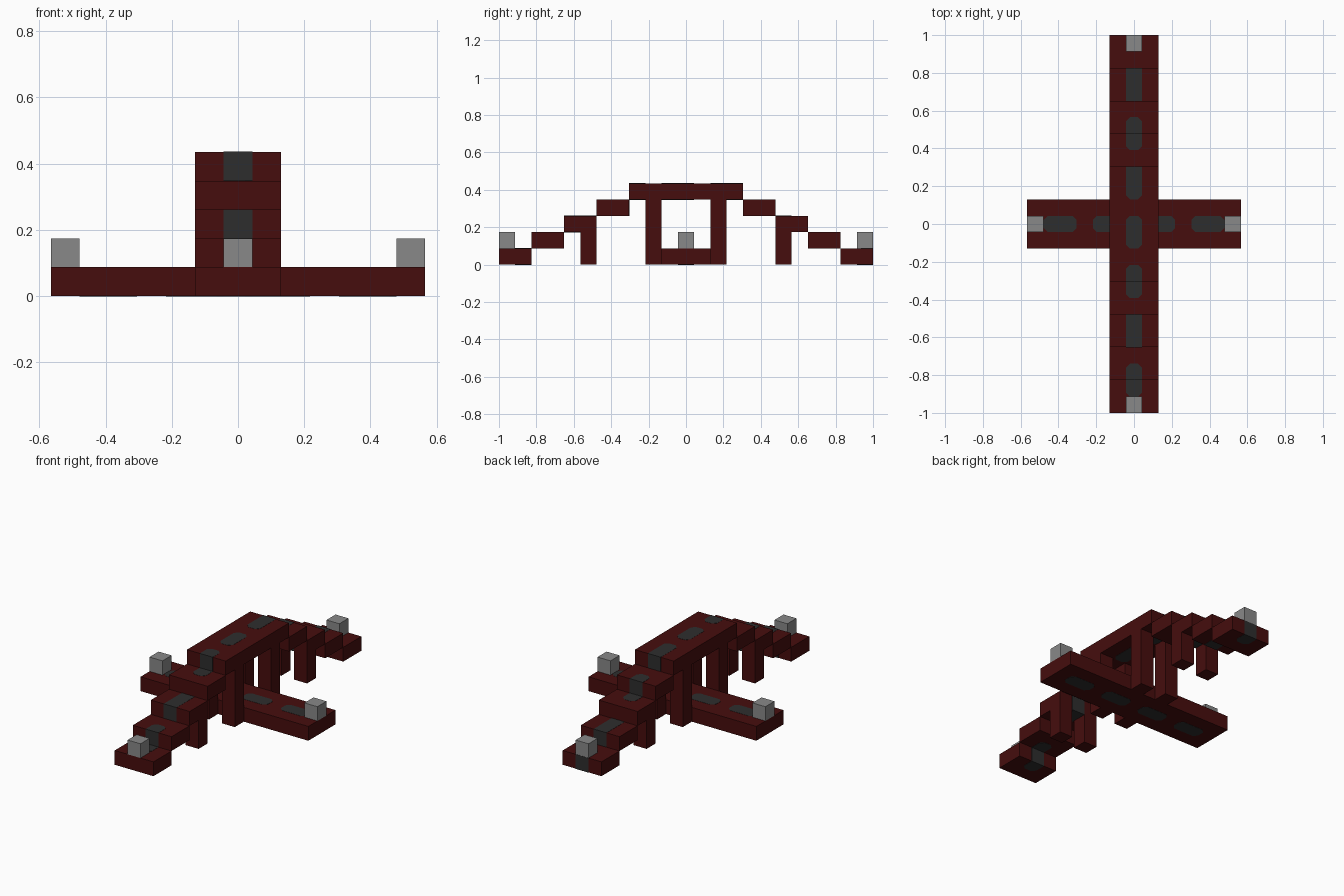
import bpy
import bmesh

U = 2 / 23        # block unit: the walkway is 23 blocks long
SKIN = 0.001      # how far the painted dashes stand proud of the walkway
CHAMFER = 0.25    # corner cut of a dash, in blocks

if "Cube" in bpy.data.objects:
    bpy.data.objects.remove(bpy.data.objects["Cube"], do_unlink=True)


def make_material(name, color):
    mat = bpy.data.materials.new(name)
    mat.use_nodes = True
    mat.diffuse_color = (*color, 1)
    mat.node_tree.nodes["Principled BSDF"].inputs["Base Color"].default_value = (*color, 1)
    return mat


RED = make_material("dark red", (0.061, 0.004, 0.004))
CHARCOAL = make_material("charcoal", (0.027, 0.027, 0.027))
GREY = make_material("mid grey", (0.25, 0.25, 0.25))


def prism(name, outline, z0, z1, mat):
    """Extrude a counter-clockwise outline (metres) from z0 up to z1."""
    bm = bmesh.new()
    base = bm.faces.new([bm.verts.new((x, y, z0)) for x, y in outline])
    top = bmesh.ops.extrude_face_region(bm, geom=[base])["geom"]
    verts = [v for v in top if isinstance(v, bmesh.types.BMVert)]
    bmesh.ops.translate(bm, verts=verts, vec=(0, 0, z1 - z0))
    bmesh.ops.recalc_face_normals(bm, faces=bm.faces)
    mesh = bpy.data.meshes.new(name)
    bm.to_mesh(mesh)
    bm.free()
    mesh.materials.append(mat)
    obj = bpy.data.objects.new(name, mesh)
    bpy.context.scene.collection.objects.link(obj)
    return obj


def block(name, x0, x1, y0, y1, z0, z1, mat):
    """Box given in block units."""
    outline = [(x0, y0), (x1, y0), (x1, y1), (x0, y1)]
    prism(name, [(x * U, y * U) for x, y in outline], z0 * U, z1 * U, mat)


def dash(name, start, end, slab_start, slab_end, z, along_x):
    """Dash through a slab: cut corners inside it, wrapped over its ends."""
    a, b = max(start, slab_start), min(end, slab_end)
    if a >= b:
        return
    ca = CHAMFER if start > slab_start else 0
    cb = CHAMFER if end < slab_end else 0
    a_m = a * U - (0 if ca else SKIN)
    b_m = b * U + (0 if cb else SKIN)
    w, c = U / 2, U
    right = [(w - ca * c, a_m)] + ([(w, a_m + ca * c)] if ca else [])
    right += [(w, b_m - cb * c)] if cb else []
    right += [(w - cb * c, b_m)]
    outline = right + [(-x, y) for x, y in reversed(right)]
    if along_x:
        outline = [(y, -x) for x, y in outline]
    prism(name, outline, z * U - SKIN, (z + 1) * U + SKIN, CHARCOAL)


def walkway(name, start, end, z, first_dash, along_x=False):
    """Three-block-wide slab with its share of the dashed centre line."""
    if along_x:
        block(name, start, end, -1.5, 1.5, z, z + 1, RED)
    else:
        block(name, -1.5, 1.5, start, end, z, z + 1, RED)
    for i in range(8):
        d = first_dash + 3 * i
        dash(f"{name}_dash_{i + 1}", d, d + 2, start, end, z, along_x)


# Stepped bridge: four steps up, level deck, four steps down
for level in range(4):
    y = -11.5 + 2 * level
    walkway(f"front_step_{level + 1}", y, y + 2, level, -10.5)
    walkway(f"back_step_{level + 1}", -y - 2, -y, level, -10.5)
walkway("bridge_deck", -3.5, 3.5, 4, -10.5)

# Ground path crossing beneath the bridge
walkway("cross_path", -6.5, 6.5, 0, -5.5, along_x=True)

# Paired posts under the deck and the third steps
for end, sy in (("front", -1), ("back", 1)):
    for side, sx in (("right", -1), ("left", 1)):
        for kind, y, height in (("deck", 2, 4), ("step", 6, 2)):
            block(f"{end}_{side}_{kind}_post", sx - 0.5, sx + 0.5,
                  sy * y - 0.5, sy * y + 0.5, 0, height, RED)

# Grey marker cube at the end of every arm
for name, x, y in (("front", 0, -11), ("back", 0, 11), ("right", -6, 0), ("left", 6, 0)):
    block(f"{name}_marker", x - 0.5, x + 0.5, y - 0.5, y + 0.5, 1, 2, GREY)
